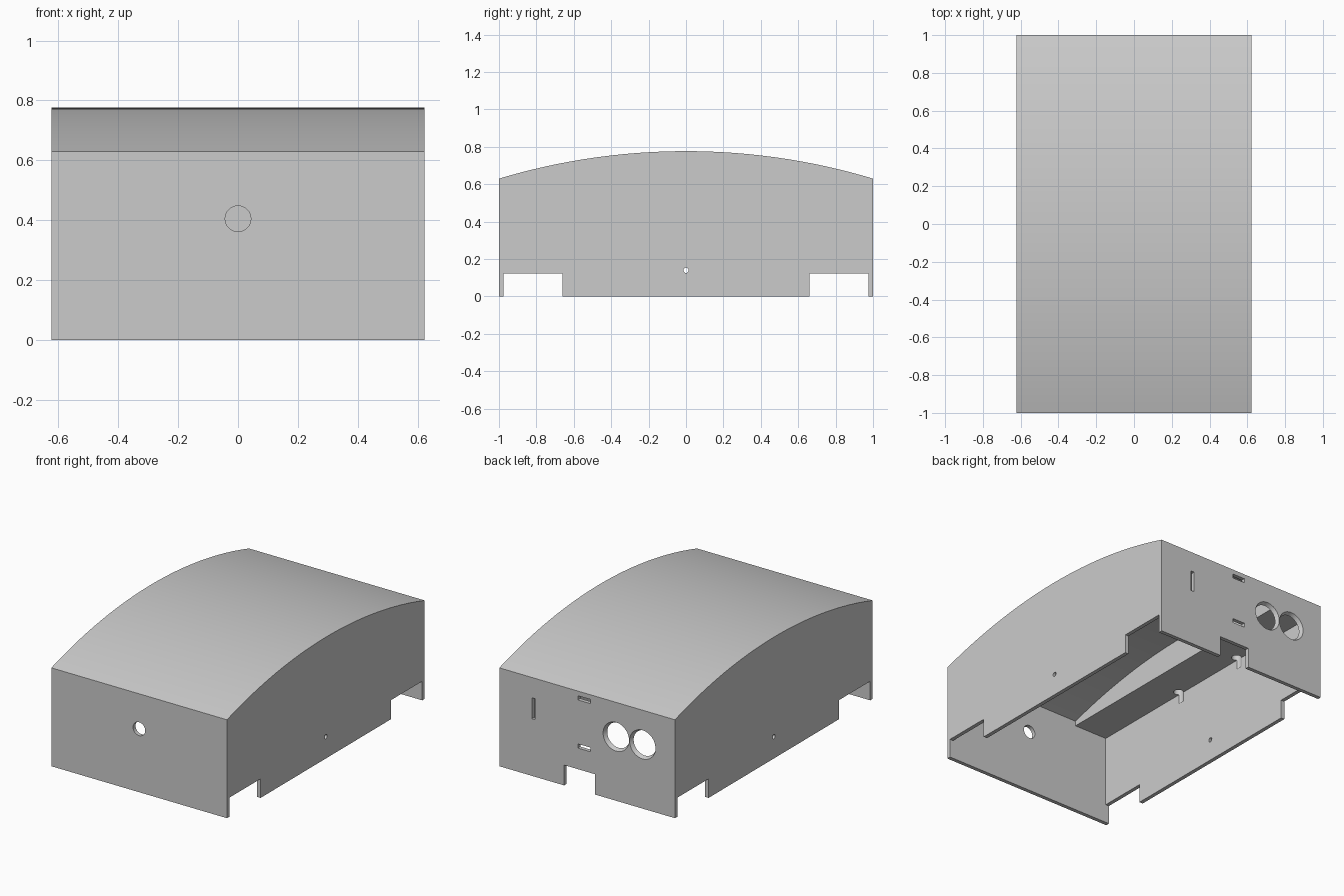
import bpy, bmesh, math
from mathutils import Matrix, Vector

if "Cube" in bpy.data.objects:
    bpy.data.objects.remove(bpy.data.objects["Cube"])

HALF_X, WALL, EAVE, RISE = 0.622, 0.025, 0.63, 0.147
RADIUS = (1 + RISE ** 2) / (2 * RISE)
CEILING = 0.58


def make_object(name, bm):
    bmesh.ops.recalc_face_normals(bm, faces=bm.faces)
    mesh = bpy.data.meshes.new(name)
    bm.to_mesh(mesh)
    bm.free()
    obj = bpy.data.objects.new(name, mesh)
    bpy.context.collection.objects.link(obj)
    return obj


def arched_prism(name, half_x, half_y, bottom, inset=0.0, steps=48):
    """Block with a curved top, extruded across x."""
    radius = RADIUS - inset
    centre = EAVE + RISE - RADIUS
    profile = [(-half_y, bottom), (half_y, bottom)]
    for i in range(steps + 1):
        y = half_y * (1 - 2 * i / steps)
        profile.append((y, centre + math.sqrt(radius ** 2 - y ** 2)))
    bm = bmesh.new()
    face = bm.faces.new([bm.verts.new((-half_x, y, z)) for y, z in profile])
    new = bmesh.ops.extrude_face_region(bm, geom=[face])["geom"]
    moved = [v for v in new if isinstance(v, bmesh.types.BMVert)]
    bmesh.ops.translate(bm, verts=moved, vec=(2 * half_x, 0, 0))
    return make_object(name, bm)


def box(name, x, y, z):
    bm = bmesh.new()
    size = [b - a for a, b in (x, y, z)]
    mid = Vector([(a + b) / 2 for a, b in (x, y, z)])
    bmesh.ops.create_cube(bm, size=1, matrix=Matrix.Translation(mid) @ Matrix.Diagonal((*size, 1)))
    return make_object(name, bm)


def cone(name, centre, axis, depth, r1, r2, sides=32):
    bm = bmesh.new()
    turn = Vector(axis).to_track_quat("Z", "Y").to_matrix().to_4x4()
    bmesh.ops.create_cone(bm, cap_ends=True, segments=sides, radius1=r1, radius2=r2,
                          depth=depth, matrix=Matrix.Translation(centre) @ turn)
    return make_object(name, bm)


shell = arched_prism("cover_shell", HALF_X, 1.0, 0.0)

# Inner hollow, with a taller arched channel down the middle
inner_x, inner_y = HALF_X - WALL, 1 - WALL
cutters = [
    box("hollow_cutter", (-inner_x, inner_x), (-inner_y, inner_y), (-0.1, CEILING)),
    arched_prism("channel_cutter", 0.36, inner_y, 0.3, WALL),
]

# Foot notches through both side walls, and pin holes
for y in (-inner_y, 0.66):
    cutters.append(box("side_notch_cutter", (-1, 1), (y, y + 0.315), (-0.1, 0.122)))
cutters.append(cone("pin_hole_cutter", (0, 0, 0.14), (1, 0, 0), 2, 0.014, 0.014, 16))

# Round hole in the front wall
cutters.append(cone("front_hole_cutter", (0, -1, 0.405), (0, 1, 0), 0.1, 0.043, 0.043))

# Openings in the back wall: cable notch and three slots
back = (0.95, 1.1)
for x, z in (((-0.055, 0.163), (-0.1, 0.13)),
             ((0.368, 0.392), (0.365, 0.5)),
             ((-0.025, 0.066), (0.573, 0.6)),
             ((-0.025, 0.066), (0.265, 0.292))):
    cutters.append(box("back_cutter", x, back, z))

# Pair of tapered round openings in the back wall
for x in (-0.205, -0.392):
    cutters.append(cone("port_cutter", (x, 1 - WALL / 2, 0.41), (0, 1, 0), 0.05, 0.074, 0.098, 48))

# Recesses in the inner ceiling beside the side walls
for x in (-0.575, 0.575):
    for y in (-0.27, 0.27):
        cutters.append(cone("recess_cutter", (x, y, 0.58), (0, 0, 1), 0.12, 0.03, 0.03, 24))

for cutter in cutters:
    cutter.hide_render = True
    mod = shell.modifiers.new("cut", "BOOLEAN")
    mod.operation, mod.solver, mod.object = "DIFFERENCE", "EXACT", cutter

# Bake the cuts and drop the cutters
result = bpy.data.meshes.new_from_object(
    shell.evaluated_get(bpy.context.evaluated_depsgraph_get()))
shell.modifiers.clear()
shell.data = result
for cutter in cutters:
    bpy.data.objects.remove(cutter)

# Plain grey plastic
grey = bpy.data.materials.new("plain_grey")
grey.use_nodes = True
colour = (0.6, 0.6, 0.6, 1)
grey.diffuse_color = colour
grey.node_tree.nodes["Principled BSDF"].inputs["Base Color"].default_value = colour
shell.data.materials.clear()
shell.data.materials.append(grey)

bpy.ops.object.select_all(action="DESELECT")
shell.select_set(True)
bpy.context.view_layer.objects.active = shell
bpy.ops.object.shade_smooth_by_angle(angle=math.radians(25))
